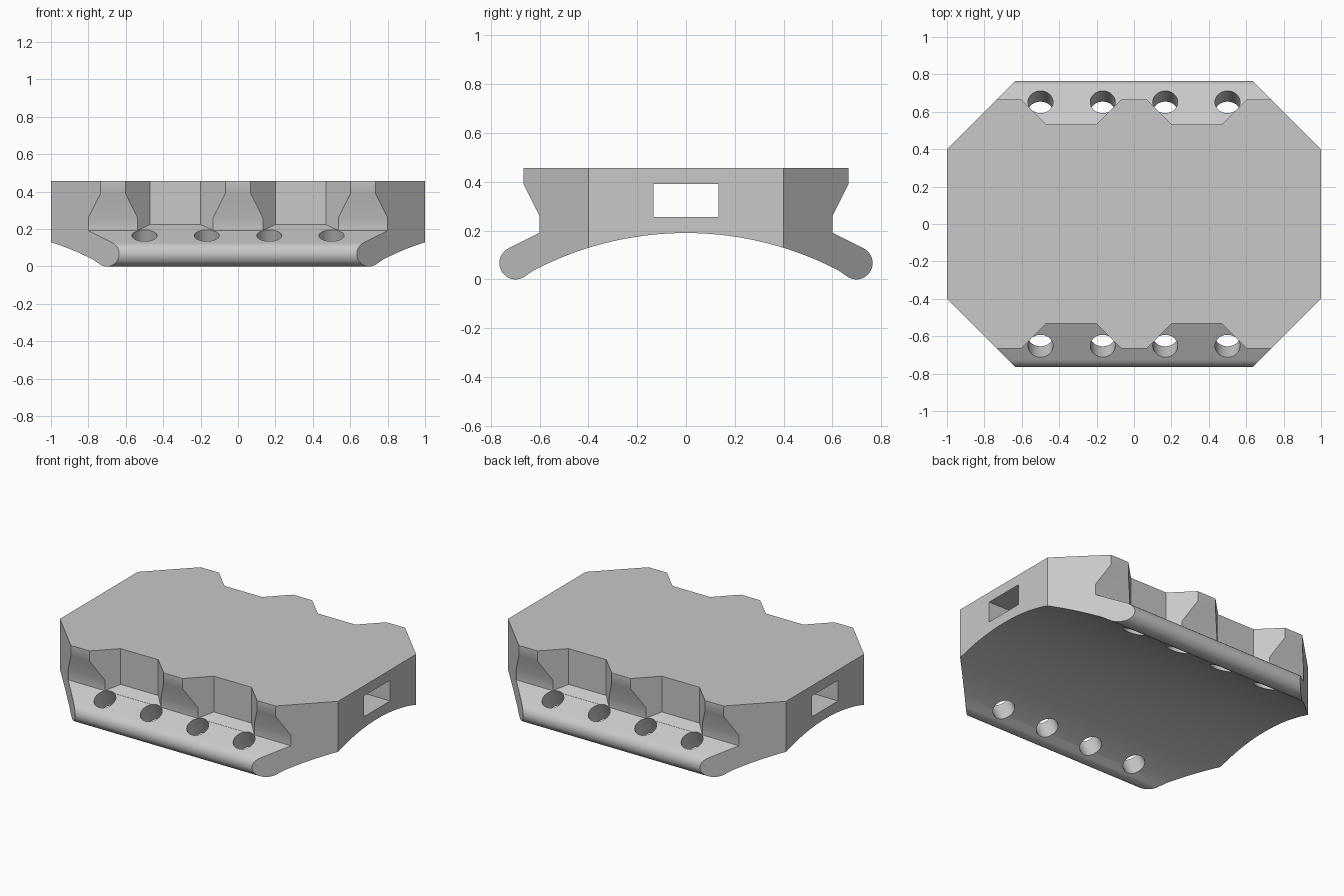
import bpy, bmesh, math
from mathutils import Vector, Matrix

if "Cube" in bpy.data.objects:
    bpy.data.objects.remove(bpy.data.objects["Cube"])

grey = bpy.data.materials.new("light grey")
grey.diffuse_color = (0.58, 0.58, 0.58, 1)
grey.use_nodes = True
grey.node_tree.nodes["Principled BSDF"].inputs["Base Color"].default_value = grey.diffuse_color


def make_object(name, bm):
    bmesh.ops.recalc_face_normals(bm, faces=bm.faces)
    mesh = bpy.data.meshes.new(name)
    bm.to_mesh(mesh)
    bm.free()
    mesh.materials.append(grey)
    ob = bpy.data.objects.new(name, mesh)
    bpy.context.collection.objects.link(ob)
    return ob


def extruded(points, offset):
    """Solid made by sweeping a closed outline along an offset."""
    bm = bmesh.new()
    face = bm.faces.new([bm.verts.new(p) for p in points])
    ext = bmesh.ops.extrude_face_region(bm, geom=[face], use_keep_orig=True)
    verts = [g for g in ext["geom"] if isinstance(g, bmesh.types.BMVert)]
    bmesh.ops.translate(bm, verts=verts, vec=offset)
    return bm


# Cross-section: flat top, undercut side, rounded lip, arched underside
TOP, ARCH_R, ARCH_TOP = 0.457, 1.35, 0.19
LIP, LIP_R = (0.698, 0.067), 0.067
SLOPE = -0.485                                   # lip's upper face
arch_z = ARCH_TOP - ARCH_R
start = math.atan2(1, -SLOPE)
end = math.atan2(LIP[1] - arch_z, LIP[0]) - math.pi

half = [(0.665, TOP), (0.665, 0.39), (0.60, 0.26), (0.60, 0.191)]
for i in range(21):
    a = start + (end - start) * i / 20
    half.append((LIP[0] + LIP_R * math.cos(a), LIP[1] + LIP_R * math.sin(a)))
edge = math.asin(half[-1][0] / ARCH_R)
for i in range(1, 16):
    a = edge * (1 - i / 16)
    half.append((ARCH_R * math.sin(a), arch_z + ARCH_R * math.cos(a)))
profile = half + [(0, ARCH_TOP)] + [(-y, z) for y, z in reversed(half)]
bm = extruded([(-1, y, z) for y, z in profile], (2, 0, 0))

# Chamfered corners
for sx in (-1, 1):
    for sy in (-1, 1):
        cut = bmesh.ops.bisect_plane(
            bm, geom=bm.verts[:] + bm.edges[:] + bm.faces[:], dist=1e-6,
            plane_co=(sx, sy * 0.4, 0), plane_no=(sx, sy, 0), clear_outer=True)
        edges = [g for g in cut["geom_cut"] if isinstance(g, bmesh.types.BMEdge)]
        bmesh.ops.contextual_create(bm, geom=edges)
body = make_object("mounting_block", bm)

# Slot through the whole length
bm = bmesh.new()
bmesh.ops.create_cube(bm, size=1, matrix=Matrix.Translation((0, 0, 0.323))
                      @ Matrix.Diagonal((3, 0.268, 0.135, 1)))
cutters = [make_object("slot_cutter", bm)]

# Notches on both sides, with floors continuing the lip slope
for sy in (-1, 1):
    for cx in (-0.335, 0.335):
        outline = [(-0.135, 0.533), (0.135, 0.533), (0.435, 0.833), (-0.435, 0.833)]
        floor = [(cx + x, sy * y, 0.192 + SLOPE * (y - 0.60)) for x, y in outline]
        bm = extruded(floor, (0, 0, 1))
        cutters.append(make_object("notch_cutter", bm))

# Round holes square to the lip slope
for sy in (-1, 1):
    axis = Vector((0, -SLOPE * sy, 1)).normalized()
    turn = axis.to_track_quat('Z', 'X').to_matrix().to_4x4()
    for cx in (-0.5, -0.167, 0.167, 0.5):
        bm = bmesh.new()
        bmesh.ops.create_cone(
            bm, cap_ends=True, segments=32, radius1=0.067, radius2=0.067, depth=0.4,
            matrix=Matrix.Translation(Vector((cx, sy * 0.652, 0.165)) - axis * 0.15) @ turn)
        cutters.append(make_object("hole_cutter", bm))

bpy.context.view_layer.objects.active = body
body.select_set(True)
for c in cutters:
    c.hide_render = True
    mod = body.modifiers.new("cut", 'BOOLEAN')
    mod.operation, mod.solver, mod.object = 'DIFFERENCE', 'EXACT', c
    bpy.ops.object.modifier_apply(modifier=mod.name)
for c in cutters:
    bpy.data.objects.remove(c)

bpy.ops.object.select_all(action='DESELECT')
body.select_set(True)
bpy.ops.object.shade_smooth_by_angle(angle=math.radians(30))
